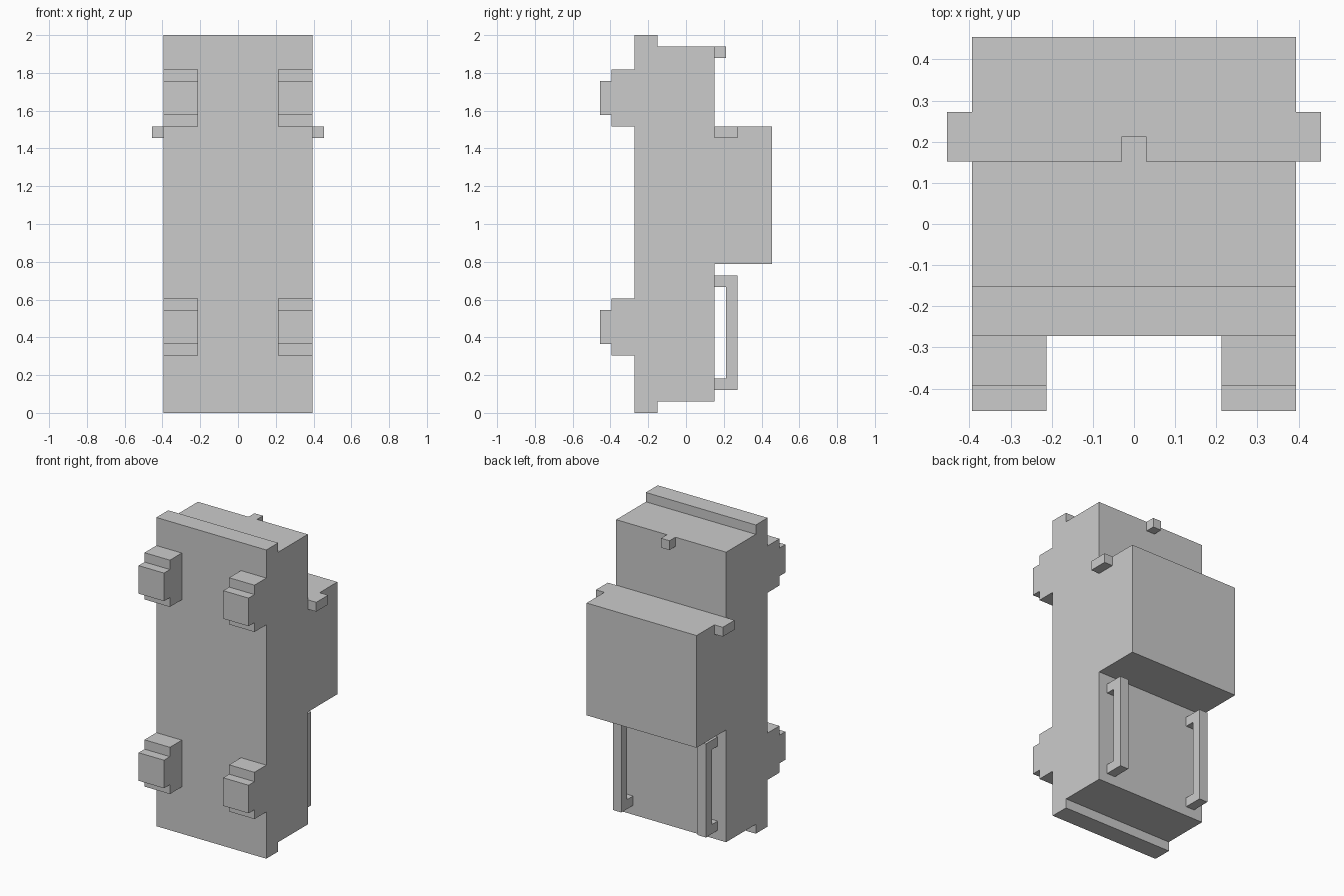
import bpy, bmesh

if "Cube" in bpy.data.objects:
    bpy.data.objects.remove(bpy.data.objects["Cube"])

U = 2 / 33  # the whole model sits on a 33-step grid


def extrude_profile(name, pts, x0, x1):
    """Extrude a (y, z) outline, in grid steps, from x0 to x1."""
    bm = bmesh.new()
    face = bm.faces.new([bm.verts.new((x0 * U, y * U, z * U)) for y, z in pts])
    out = bmesh.ops.extrude_face_region(bm, geom=[face])
    verts = [g for g in out["geom"] if isinstance(g, bmesh.types.BMVert)]
    bmesh.ops.translate(bm, verts=verts, vec=((x1 - x0) * U, 0, 0))
    bmesh.ops.recalc_face_normals(bm, faces=bm.faces)
    mesh = bpy.data.meshes.new(name)
    bm.to_mesh(mesh)
    bm.free()
    obj = bpy.data.objects.new(name, mesh)
    bpy.context.collection.objects.link(obj)
    return obj


def rect(y0, y1, z0, z1):
    return [(y0, z0), (y1, z0), (y1, z1), (y0, z1)]


def mirror_x(obj):
    obj.modifiers.new("mirror", 'MIRROR').use_axis[0] = True


# Main body: front plate, core and rear box in one side outline
extrude_profile("body", [
    (-4.5, 0), (-2.5, 0), (-2.5, 1), (2.5, 1), (2.5, 13), (7.5, 13),
    (7.5, 25), (2.5, 25), (2.5, 32), (-2.5, 32), (-2.5, 33), (-4.5, 33),
], -6.5, 6.5)

# Stepped front feet, lower and upper pairs
for label, z in (("lower", 5), ("upper", 25)):
    foot = extrude_profile(label + "_feet", [
        (-4.5, z), (-4.5, z + 5), (-6.5, z + 5), (-6.5, z + 4),
        (-7.5, z + 4), (-7.5, z + 1), (-6.5, z + 1), (-6.5, z),
    ], 3.5, 6.5)
    mirror_x(foot)

# Rear grab handles below the box
mirror_x(extrude_profile("rear_handles", [
    (2.5, 2), (4.5, 2), (4.5, 12), (2.5, 12),
    (2.5, 11), (3.5, 11), (3.5, 3), (2.5, 3),
], 4.5, 5.5))

# Small pegs on the sides of the box and at the top of the back
mirror_x(extrude_profile("side_pegs", rect(2.5, 4.5, 24, 25), 6.5, 7.5))
extrude_profile("top_peg", rect(2.5, 3.5, 31, 32), -0.5, 0.5)
